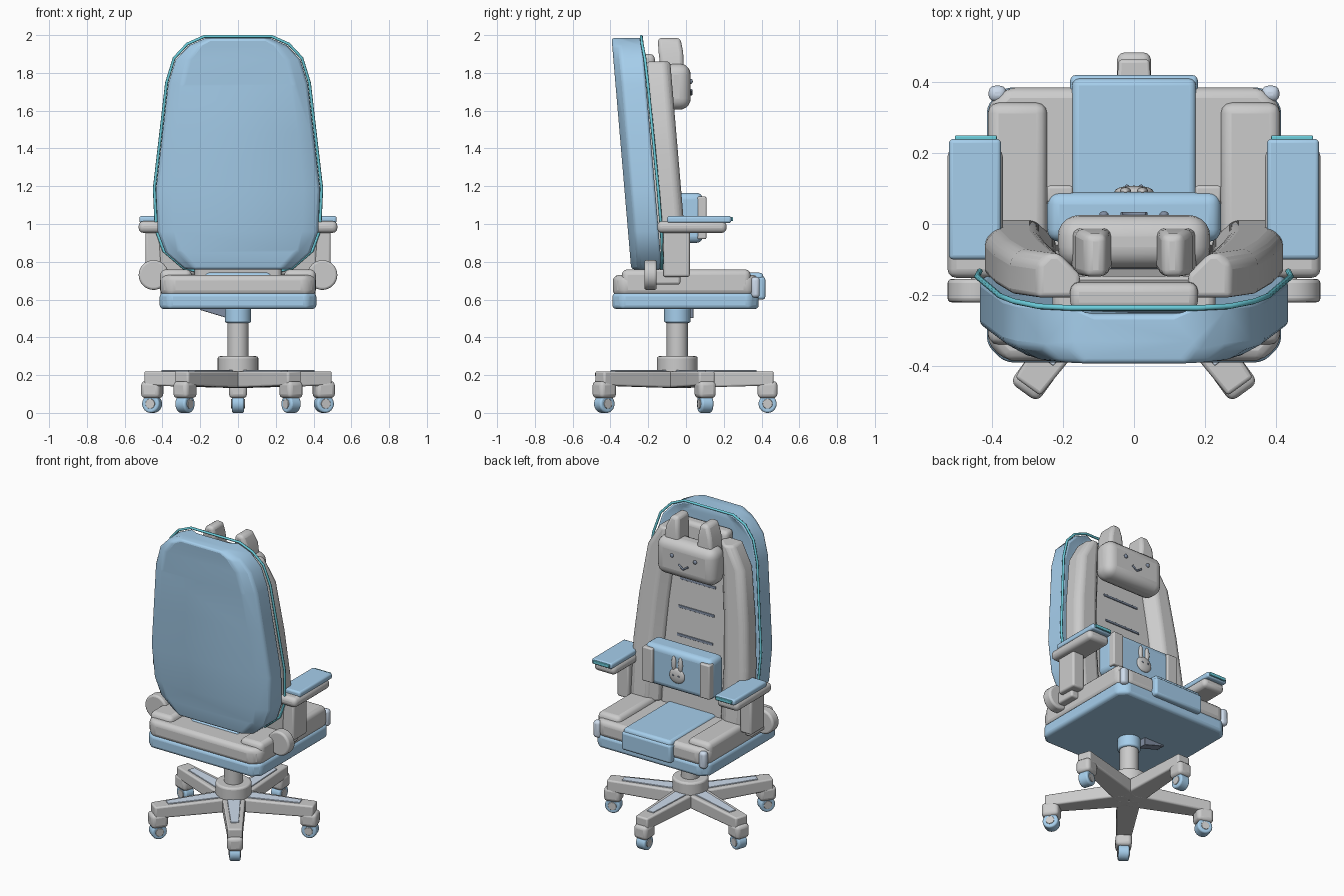
import bpy, bmesh, math
from mathutils import Matrix, Vector

if "Cube" in bpy.data.objects:
    bpy.data.objects.remove(bpy.data.objects["Cube"])

SLOPE = 0.085          # backward lean of the backrest


def material(name, col):
    m = bpy.data.materials.new(name)
    m.diffuse_color = (*col, 1)
    m.use_nodes = True
    m.node_tree.nodes["Principled BSDF"].inputs["Base Color"].default_value = m.diffuse_color
    return m


BLUE = material("blue", (0.38, 0.62, 0.84))
PALE = material("pale_blue", (0.62, 0.72, 0.85))
TEAL = material("teal", (0.15, 0.62, 0.72))
DARK = material("dark", (0.22, 0.27, 0.36))


def lean(p):
    return Vector((p[0], p[1] - SLOPE * (p[2] - 0.76), p[2]))


def finish(ob, mat, bevel=0, seg=3, mirror=False, angle=40):
    if mat:
        ob.data.materials.append(mat)
    bpy.context.view_layer.objects.active = ob
    for o in bpy.context.selected_objects:
        o.select_set(False)
    ob.select_set(True)
    bpy.ops.object.shade_smooth_by_angle(angle=math.radians(angle))
    if bevel:
        b = ob.modifiers.new("bevel", 'BEVEL')
        b.width, b.segments, b.limit_method = bevel, seg, 'ANGLE'
    if mirror:
        ob.modifiers.new("mirror", 'MIRROR')
    return ob


def loft(name, rings, mat=None, bevel=0, M=None, leaning=False, **kw):
    bm = bmesh.new()
    vs = []
    for ring in rings:
        pts = [lean(p) if leaning else Vector(p) for p in ring]
        vs.append([bm.verts.new(M @ p if M else p) for p in pts])
    n = len(vs[0])
    for a, b in zip(vs, vs[1:]):
        for i in range(n):
            bm.faces.new((a[i], a[(i + 1) % n], b[(i + 1) % n], b[i]))
    bm.faces.new(vs[0][::-1])
    bm.faces.new(vs[-1])
    bmesh.ops.recalc_face_normals(bm, faces=bm.faces)
    me = bpy.data.meshes.new(name)
    bm.to_mesh(me)
    bm.free()
    ob = bpy.data.objects.new(name, me)
    bpy.context.collection.objects.link(ob)
    return finish(ob, mat, bevel, **kw)


def box(name, x, y, z, mat=None, bevel=0.01, **kw):
    rings = [[(x[0], y[0], h), (x[1], y[0], h), (x[1], y[1], h), (x[0], y[1], h)] for h in z]
    return loft(name, rings, mat, bevel, **kw)


def cyl(name, c, axis, r, half, mat=None, bevel=0.01, **kw):
    rings = []
    for d in (-half, half):
        ring = []
        for i in range(32):
            u, v = r * math.cos(i * math.tau / 32), r * math.sin(i * math.tau / 32)
            o = (u, d, v) if axis == 'Y' else (u, v, d)
            ring.append(Vector(c) + Vector(o))
        rings.append(ring)
    return loft(name, rings, mat, bevel, **kw)


def blob(name, c, size, mat=None, mirror=False):
    bm = bmesh.new()
    M = Matrix.Translation(c) @ Matrix.Diagonal((*size, 1))
    bmesh.ops.create_uvsphere(bm, u_segments=20, v_segments=12, radius=1, matrix=M)
    me = bpy.data.meshes.new(name)
    bm.to_mesh(me)
    bm.free()
    ob = bpy.data.objects.new(name, me)
    bpy.context.collection.objects.link(ob)
    return finish(ob, mat, mirror=mirror, angle=80)


def tube(name, pts, r, mat):
    cu = bpy.data.curves.new(name, 'CURVE')
    cu.dimensions, cu.bevel_depth, cu.bevel_resolution, cu.use_fill_caps = '3D', r, 2, True
    sp = cu.splines.new('POLY')
    sp.points.add(len(pts) - 1)
    for q, p in zip(sp.points, pts):
        q.co = (*p, 1)
    cu.materials.append(mat)
    ob = bpy.data.objects.new(name, cu)
    bpy.context.collection.objects.link(ob)


# backrest shell: half width by height
rows = [(0.76, 0.28), (0.85, 0.385), (0.96, 0.425), (1.18, 0.435), (1.48, 0.40),
        (1.74, 0.37), (1.87, 0.33), (1.945, 0.26), (1.985, 0.17)]
rings = []
for z, w in rows:
    half = [(0.8 * w, -0.29), (w, -0.25), (w, -0.125), (0.66 * w, -0.15)]
    rings.append([(x, y, z) for x, y in half] + [(-x, y, z) for x, y in half[::-1]])
loft("backrest_shell", rings, BLUE, 0.015, leaning=True)

# piping around the shell
side = [lean((w + 0.008, -0.132 + 0.02 * max(0, (w - 0.25) / 0.18), z + 0.008)) for z, w in rows]
side.insert(0, lean((0.16, -0.13, 0.735)))
tube("shell_piping", side + [Vector((-p.x, p.y, p.z)) for p in side[::-1]], 0.008, TEAL)

# backrest centre panel with stitched grooves
box("backrest_panel", (-0.23, 0.23), (-0.16, -0.06), (0.70, 1.8), bevel=0.02, leaning=True)
box("backrest_panel_top", (-0.18, 0.18), (-0.15, -0.07), (1.75, 1.9), bevel=0.025, leaning=True)
for i, z in enumerate((1.18, 1.36, 1.54)):
    box(f"panel_groove_{i}", (-0.13, 0.13), (-0.065, -0.054), (z - 0.008, z + 0.008),
        DARK, 0.003, leaning=True)

# backrest side bolsters
rings = []
for z, a, b in [(0.73, 0.25, 0.42), (1.1, 0.25, 0.42), (1.4, 0.23, 0.395),
                (1.72, 0.2, 0.35), (1.86, 0.18, 0.27)]:
    rings.append([(a - 0.03, -0.115, z), (a - 0.03, -0.05, z), (a + 0.03, 0.01, z),
                  (b - 0.03, 0.01, z), (b, -0.02, z), (b, -0.115, z)])
loft("backrest_bolster", rings, None, 0.015, leaning=True, mirror=True)

# head pillow with ears and face
box("head_pillow", (-0.215, 0.215), (-0.125, 0.025), (1.605, 1.85), bevel=0.06, seg=5)
loft("pillow_ear", [[(0.06, -0.13, 1.78), (0.18, -0.13, 1.78), (0.18, -0.01, 1.78), (0.06, -0.01, 1.78)],
                    [(0.07, -0.145, 1.91), (0.165, -0.145, 1.91), (0.165, -0.015, 1.91), (0.07, -0.015, 1.91)],
                    [(0.08, -0.15, 1.985), (0.135, -0.15, 1.985), (0.135, -0.03, 1.985), (0.08, -0.03, 1.985)]],
     None, 0.02, mirror=True)
blob("pillow_eye", (0.085, 0.027, 1.755), (0.013, 0.009, 0.013), DARK, True)
tube("pillow_mouth", [(-0.035, 0.028, 1.71), (0, 0.028, 1.685), (0.035, 0.028, 1.71)], 0.006, DARK)

# lumbar cushion with straps and animal face
box("lumbar_cushion", (-0.245, 0.245), (-0.05, 0.09), (0.90, 1.165), BLUE, 0.035, seg=4)
box("lumbar_strap", (0.172, 0.246), (0.06, 0.108), (0.92, 1.145), None, 0.008, mirror=True)
blob("rabbit_head", (0, 0.092, 1.01), (0.055, 0.016, 0.05))
blob("rabbit_ear", (0.024, 0.092, 1.085), (0.016, 0.012, 0.05), None, True)
blob("rabbit_eye", (0.02, 0.106, 1.015), (0.006, 0.005, 0.006), DARK, True)

# seat


def slab(name, w, y0, y1, z, mat, bevel):
    c = 0.05
    half = [(w - c, y0), (w, y0 + c), (w, y1 - c), (w - c, y1)]
    ring = half + [(-x, y) for x, y in half[::-1]]
    loft(name, [[(x, y, h) for x, y in ring] for h in z], mat, bevel)


slab("seat_base", 0.415, -0.39, 0.385, (0.55, 0.635), BLUE, 0.02)
slab("seat_cushion", 0.412, -0.387, 0.385, (0.62, 0.73), None, 0.03)
box("seat_bolster", (0.245, 0.412), (-0.34, 0.342), (0.65, 0.76), None, 0.03, mirror=True)
box("seat_centre_panel", (-0.175, 0.175), (-0.25, 0.41), (0.68, 0.742), BLUE, 0.02)
box("seat_front_flap", (-0.18, 0.18), (0.36, 0.42), (0.60, 0.72), BLUE, 0.015)
box("seat_corner_cap", (0.36, 0.41), (0.345, 0.39), (0.61, 0.72), PALE, 0.018, mirror=True)

# armrests
box("arm_pad", (0.375, 0.522), (-0.1, 0.24), (1.005, 1.042), BLUE, 0.012, mirror=True)
box("arm_pad_trim", (0.387, 0.505), (0.232, 0.25), (1.015, 1.036), TEAL, 0.004, mirror=True)
box("arm_support", (0.37, 0.526), (-0.152, 0.215), (0.953, 1.015), None, 0.025, mirror=True)
box("arm_post", (0.405, 0.49), (-0.12, 0.02), (0.72, 0.97), None, 0.012, mirror=True)
cyl("arm_pivot", (0.447, -0.188, 0.73), 'Y', 0.079, 0.033, None, 0.012, mirror=True)
box("arm_bracket", (0.36, 0.46), (-0.2, -0.03), (0.68, 0.76), None, 0.012, mirror=True)

# gas lift and lever
CY = -0.046
cyl("lift_collar", (0, CY, 0.517), 'Z', 0.07, 0.04, BLUE)
cyl("lift_column", (0, CY, 0.39), 'Z', 0.056, 0.11)
cyl("base_hub", (0, CY, 0.255), 'Z', 0.108, 0.045, None, 0.012)
loft("tilt_lever", [[(-0.05, y, 0.50), (-0.05, y, 0.555), (-0.2, y, 0.555), (-0.2, y, 0.545)]
                    for y in (-0.02, 0.04)], DARK, 0.004)

# five-star base with casters
for k in range(5):
    M = Matrix.Translation((0, CY, 0)) @ Matrix.Rotation(math.radians(90 + 72 * k), 4, 'Z')
    loft(f"base_leg_{k}", [[(r, -w, z), (r, w, z), (r, w, 0.22), (r, -w, 0.22)]
                           for r, w, z in ((0.0, 0.07, 0.132), (0.1, 0.068, 0.134), (0.51, 0.044, 0.145))],
         None, 0.01, M=M)
    loft(f"leg_inlay_{k}", [[(r, -w, 0.21), (r, w, 0.21), (r, w, 0.226), (r, -w, 0.226)]
                            for r, w in ((0.1, 0.04), (0.42, 0.024))], PALE, 0.003, M=M)
    box(f"caster_fork_{k}", (0.425, 0.53), (-0.048, 0.048), (0.078, 0.168), None, 0.022, M=M)
    cyl(f"caster_wheel_{k}", (0.478, 0, 0.048), 'Y', 0.048, 0.033, BLUE, 0.01, M=M)
    cyl(f"caster_hub_{k}", (0.478, 0, 0.048), 'Y', 0.026, 0.037, None, 0.003, M=M)
